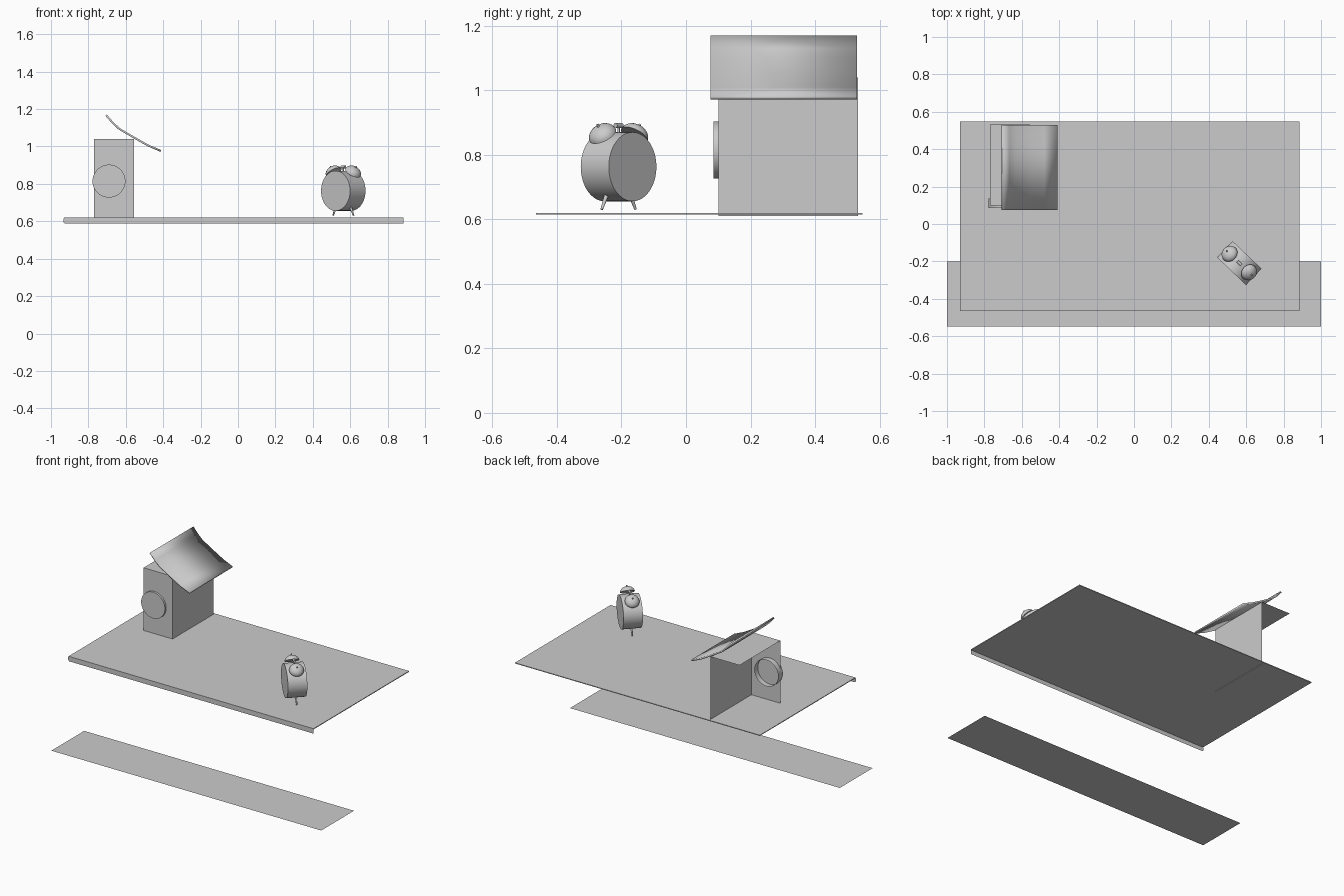
import bpy, math
from mathutils import Vector, Matrix

if "Cube" in bpy.data.objects:
    bpy.data.objects.remove(bpy.data.objects["Cube"])


def mesh(name, verts, faces, smooth=False):
    me = bpy.data.meshes.new(name)
    me.from_pydata([tuple(v) for v in verts], [], faces)
    me.update()
    ob = bpy.data.objects.new(name, me)
    bpy.context.collection.objects.link(ob)
    if smooth:
        bpy.context.view_layer.objects.active = ob
        bpy.ops.object.select_all(action='DESELECT')
        ob.select_set(True)
        bpy.ops.object.shade_smooth_by_angle(angle=math.radians(35))
    return ob


def lathe(name, profile, base, axis, n=48, caps=(True, True)):
    """Revolve (radius, height) points about an axis starting at base."""
    m = Matrix.Translation(base) @ Vector(axis).to_track_quat('Z', 'Y').to_matrix().to_4x4()
    verts = [m @ Vector((r * math.cos(i * math.tau / n), r * math.sin(i * math.tau / n), h))
             for r, h in profile for i in range(n)]
    faces = [(k * n + i, k * n + (i + 1) % n, (k + 1) * n + (i + 1) % n, (k + 1) * n + i)
             for k in range(len(profile) - 1) for i in range(n)]
    if caps[0]:
        faces.append(tuple(reversed(range(n))))
    if caps[1]:
        faces.append(tuple(range((len(profile) - 1) * n, len(profile) * n)))
    return mesh(name, verts, faces, True)


def rod(name, a, b, r0, r1, n=12):
    a, b = Vector(a), Vector(b)
    return lathe(name, [(r0, 0), (r1, (b - a).length)], a, b - a, n)


def box_verts(x0, x1, y0, y1, z0, z1):
    return [(x, y, z) for z in (z0, z1) for x, y in ((x0, y0), (x1, y0), (x1, y1), (x0, y1))]


BOTTOM, TOP, FRONT, RIGHT, BACK, LEFT = ((3, 2, 1, 0), (4, 5, 6, 7), (0, 1, 5, 4),
                                         (1, 2, 6, 5), (2, 3, 7, 6), (3, 0, 4, 7))

# Low strip on the floor
mesh("floor_strip", [(-1, -.547, 0), (1, -.547, 0), (1, -.2, 0), (-1, -.2, 0)], [(0, 1, 2, 3)])

# Thin tabletop with a hanging front lip
mesh("tabletop", box_verts(-.93, .885, -.465, .547, .615, .62),
     [BOTTOM, TOP, FRONT, RIGHT, BACK, LEFT])
mesh("front_lip", [(-.933, -.465, .594), (-.925, -.465, .587), (.885, -.465, .587),
                   (.885, -.465, .62), (-.925, -.465, .62), (-.933, -.465, .613)],
     [(0, 1, 2, 3, 4, 5)])

# House body, open at the back and left
mesh("house_body", box_verts(-.77, -.555, .1, .533, .611, 1.04), [BOTTOM, TOP, FRONT, RIGHT])

# Round front dial, a cup pushed through the front wall
lathe("house_dial", [(.088, 0), (.088, .05)], (-.69, .086, .815), (0, 1, 0), 48, (True, False))

# Curved roof sheet
profile = [(-.705, 1.167), (-.67, 1.127), (-.636, 1.095), (-.56, 1.05), (-.48, 1.005), (-.412, .976)]
roof = mesh("roof", [(x, y, z) for x, z in profile for y in (.076, .53)],
            [(2 * i, 2 * i + 2, 2 * i + 3, 2 * i + 1) for i in range(len(profile) - 1)], True)
mod = roof.modifiers.new("thickness", 'SOLIDIFY')
mod.thickness, mod.offset = .01, 0

# Alarm clock: axis points backwards, side runs across the face
C = Vector((.563, -.209, .763))
axis = Vector((.69, .724, 0)).normalized()
side = Vector((axis.y, -axis.x, 0))
up = Vector((0, 0, 1))
lathe("clock_body", [(.107, 0), (.107, .12)], C - axis * .06, axis, 64)

for s, tag in ((-1, "left"), (1, "right")):
    # Bell domes tilted outwards, each on a stem with a small tip
    d = side * s * math.sin(math.radians(36)) + up * math.cos(math.radians(36))
    dome = [(.045 * math.cos(t), .034 * math.sin(t))
            for t in (math.radians(a) for a in (0, 12, 25, 38, 51, 64, 77, 87))]
    lathe("bell_" + tag, dome, C + d * .12, d, 40)
    rod("bell_stem_" + tag, C + d * .1, C + d * .162, .005, .004)
    # Splayed feet
    rod("foot_" + tag, C + side * s * .054 - up * .088, C + side * s * .076 - up * .132, .007, .004)

# Hammer between the bells
rod("hammer_stem", C + up * .1, C + up * .13, .004, .004)
rod("hammer_head", C + up * .128 - side * .014, C + up * .128 + side * .014, .008, .008)
